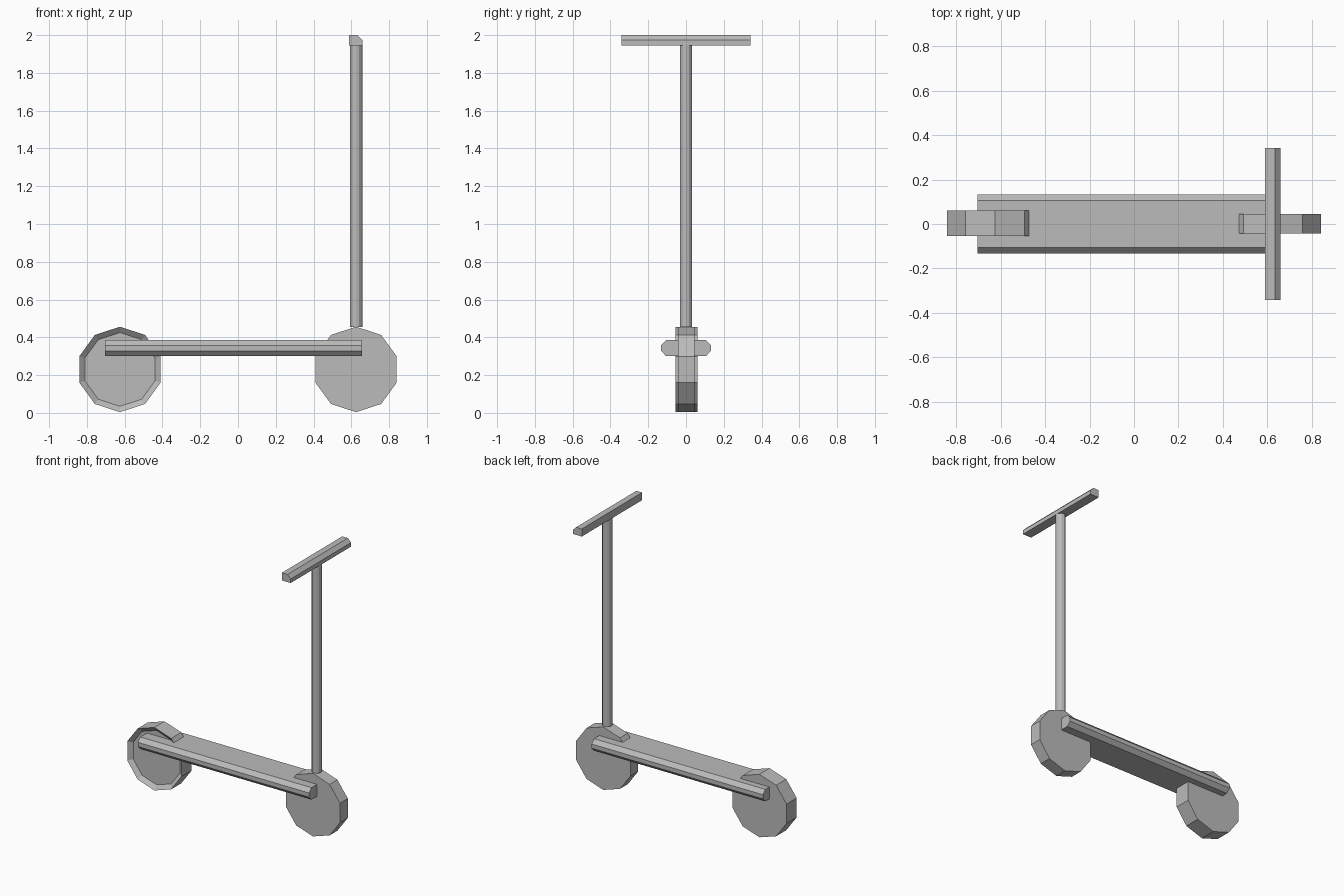
import bpy, bmesh, math

if "Cube" in bpy.data.objects:
    bpy.data.objects.remove(bpy.data.objects["Cube"])

grey = bpy.data.materials.new("plain_grey")
grey.diffuse_color = (0.5, 0.5, 0.5, 1)
grey.use_nodes = True
grey.node_tree.nodes["Principled BSDF"].inputs["Base Color"].default_value = grey.diffuse_color


def loft(name, rings):
    """Skin a list of equal-length rings of points and cap both ends."""
    bm = bmesh.new()
    loops = [[bm.verts.new(p) for p in ring] for ring in rings]
    n = len(loops[0])
    for a, b in zip(loops, loops[1:]):
        for i in range(n):
            j = (i + 1) % n
            bm.faces.new((a[i], a[j], b[j], b[i]))
    bm.faces.new(loops[0][::-1])
    bm.faces.new(loops[-1])
    bmesh.ops.recalc_face_normals(bm, faces=bm.faces)
    mesh = bpy.data.meshes.new(name)
    bm.to_mesh(mesh)
    bm.free()
    mesh.materials.append(grey)
    obj = bpy.data.objects.new(name, mesh)
    bpy.context.collection.objects.link(obj)
    return obj


def circle(r, sides):
    return [(r * math.sin(2 * math.pi * i / sides),
             r * math.cos(2 * math.pi * i / sides)) for i in range(sides)]


def wheel_ring(cx, y, r):
    return [(cx + u, y, 0.23 + v) for u, v in circle(r, 10)]


# Ten-sided wheels; the rear one is wider and dished on its front side
loft("front_wheel", [wheel_ring(0.625, y, 0.226) for y in (-0.043, 0.045)])
loft("rear_wheel", [wheel_ring(-0.625, y, r) for y, r in
                    ((-0.03, 0.195), (-0.055, 0.226), (0.06, 0.226))])

# Deck with chamfered long edges
deck = [(-0.105, 0.30), (0.105, 0.30), (0.132, 0.328), (0.132, 0.358),
        (0.105, 0.386), (-0.105, 0.386), (-0.132, 0.358), (-0.132, 0.328)]
loft("deck", [[(x, y, z) for y, z in deck] for x in (-0.703, 0.657)])

# Steering column
loft("steering_column", [[(0.625 + u, v, z) for u, v in circle(0.033, 12)]
                         for z in (0.455, 1.946)])

# Handlebar with one chamfered edge
bar = [(0.588, 1.945), (0.658, 1.945), (0.658, 1.974), (0.633, 2.0), (0.588, 2.0)]
loft("handlebar", [[(x, y, z) for x, z in bar] for y in (-0.342, 0.342)])
